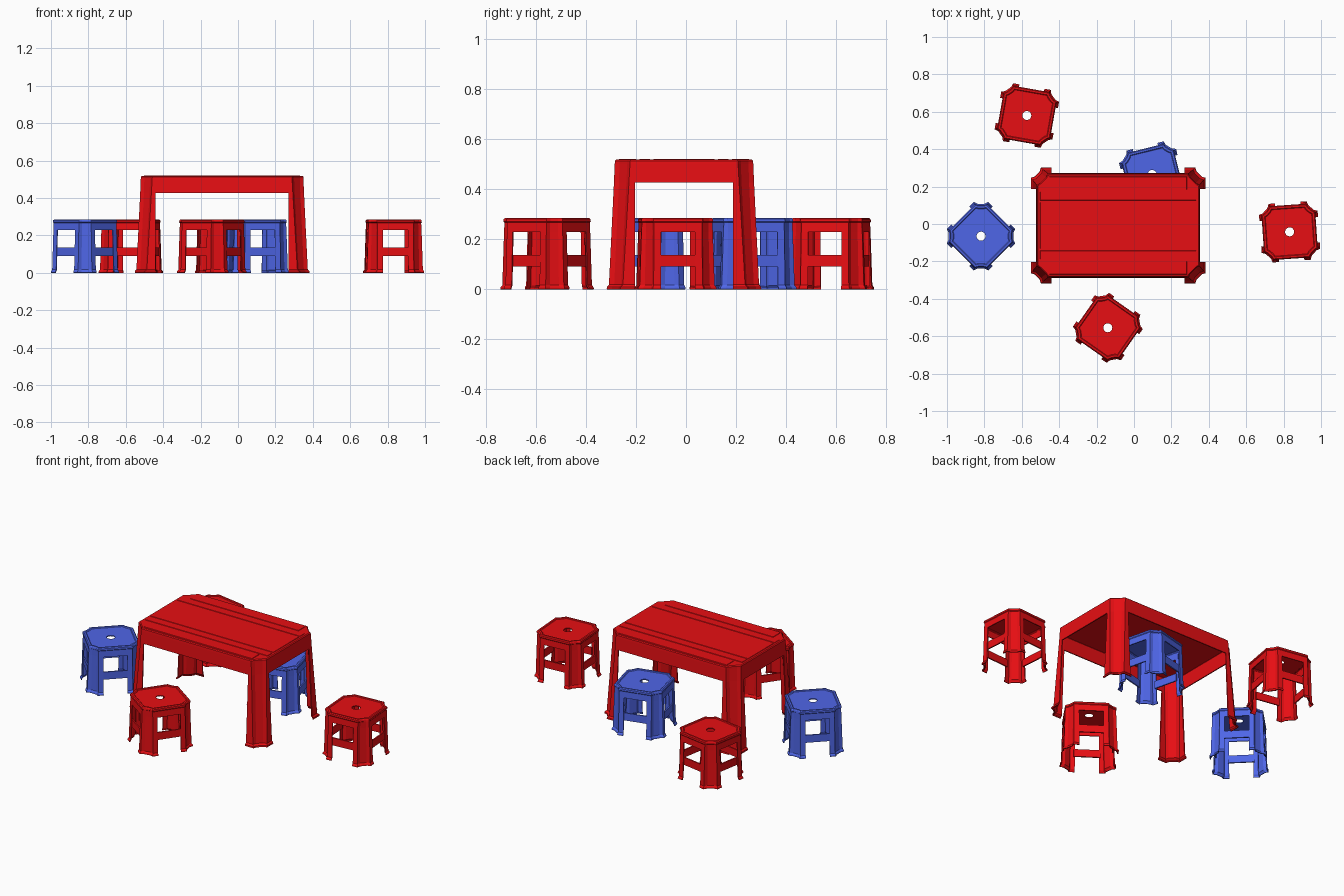
import bpy, bmesh
from math import radians, cos, sin
from mathutils import Matrix

if "Cube" in bpy.data.objects:
    bpy.data.objects.remove(bpy.data.objects["Cube"])


def material(name, rgb):
    m = bpy.data.materials.new(name)
    m.diffuse_color = (*rgb, 1)
    m.use_nodes = True
    m.node_tree.nodes["Principled BSDF"].inputs["Base Color"].default_value = m.diffuse_color
    return m


RED = material("red_plastic", (0.8, 0.0045, 0.0065))
BLUE = material("blue_plastic", (0.078, 0.133, 0.8))


def outline(hx, hy, c, gx, gy, dent):
    """Rectangle with dented chamfered corners, 6 points a corner, counter-clockwise."""
    pts = []
    for sx, sy in ((1, 1), (-1, 1), (-1, -1), (1, -1)):
        corner = [(hx, gy), (hx, hy - c),
                  (hx - c * .25 - dent, hy - c * .75 - dent),
                  (hx - c * .75 - dent, hy - c * .25 - dent),
                  (hx - c, hy), (gx, hy)]
        if sx * sy < 0:
            corner.reverse()
        pts += [(x * sx, y * sy) for x, y in corner]
    return pts


def shell(bm, rings, open_rows, hole=0):
    """Loft rings upwards; the side between two legs is left open in the open rows."""
    rows = [[bm.verts.new((x, y, z)) for x, y in outline(*args)] for z, args in rings]
    n = len(rows[0])
    if hole:
        z = rings[-1][0]
        angles = [radians(45 + 15 * (i - 2.5)) for i in range(n)]
        rows.append([bm.verts.new((hole * cos(a), hole * sin(a), z)) for a in angles])
    for j in range(len(rows) - 1):
        for i in range(n):
            if j < open_rows and i % 6 == 5:
                continue
            k = (i + 1) % n
            bm.faces.new((rows[j][i], rows[j][k], rows[j + 1][k], rows[j + 1][i]))
    if not hole:
        bm.faces.new(rows[-1])


def finish(bm, name, mat, thickness=0):
    me = bpy.data.meshes.new(name)
    bm.to_mesh(me)
    bm.free()
    me.materials.append(mat)
    ob = bpy.data.objects.new(name, me)
    bpy.context.collection.objects.link(ob)
    if thickness:
        s = ob.modifiers.new("wall", 'SOLIDIFY')
        s.thickness = thickness
        s.offset = -1
    return ob


def box(bm, centre, size, turn=0):
    return bmesh.ops.create_cube(bm, size=1, matrix=Matrix.Rotation(turn, 4, 'Z')
                                 @ Matrix.Translation(centre)
                                 @ Matrix.Diagonal((*size, 1)))["verts"]


def stool(name, mat, x, y, angle):
    g = .068

    def ring(z, a, c, dent):
        return z, (a, a, c, g, g, dent)

    # legs, apron and seat with a hole
    bm = bmesh.new()
    shell(bm, [ring(0, .157, .055, .007), ring(.008, .156, .055, .007),
               ring(.016, .150, .052, .007), ring(.228, .143, .047, .006),
               ring(.266, .141, .045, .005), ring(.270, .144, .045, .004),
               ring(.280, .143, .045, .004), ring(.285, .138, .043, .003),
               ring(.285, .128, .038, .003), ring(.281, .124, .037, .003)], 3, .024)
    seat = finish(bm, name + "_seat_and_legs", mat, .006)
    # crossbars between the legs
    bm = bmesh.new()
    for k in range(4):
        box(bm, (0, -.138, .113), (2 * g + .012, .008, .046), radians(90 * k))
    bars = finish(bm, name + "_crossbars", mat)
    for ob in (seat, bars):
        ob.location = (x, y, 0)
        ob.rotation_euler.z = radians(angle)


def table(x, y):
    def ring(z, d, c, dent):
        return z, (.435 + d, .277 + d, c, .355, .195, dent)

    # legs, apron and top
    bm = bmesh.new()
    shell(bm, [ring(0, .032, .054, .007), ring(.009, .031, .054, .007),
               ring(.018, .023, .056, .007), ring(.426, .003, .060, .005),
               ring(.500, 0, .061, .004), ring(.513, -.001, .061, .003),
               ring(.518, -.006, .060, .002)], 3)
    top = finish(bm, "table_top_and_legs", RED, .007)
    # shallow raised bands with sloping edges along the top
    bm = bmesh.new()
    for cy, w in ((0, .252), (-.157, .05), (.157, .05), (-.226, .074), (.226, .074)):
        length = .84 if abs(cy) < .2 else .74
        for v in box(bm, (0, cy, .5175), (length, w, .006)):
            if v.co.z > .5175:
                v.co.x -= .004 if v.co.x > 0 else -.004
                v.co.y -= .004 if v.co.y > cy else -.004
    bands = finish(bm, "table_top_bands", RED)
    for ob in (top, bands):
        ob.location = (x, y, 0)


table(-.085, -.008)
stool("back_left_stool", RED, -.573, .58, -10)
stool("back_stool", BLUE, .097, .265, 14)
stool("left_stool", BLUE, -.818, -.065, 45)
stool("right_stool", RED, .832, -.042, 4)
stool("front_stool", RED, -.14, -.555, -35)
